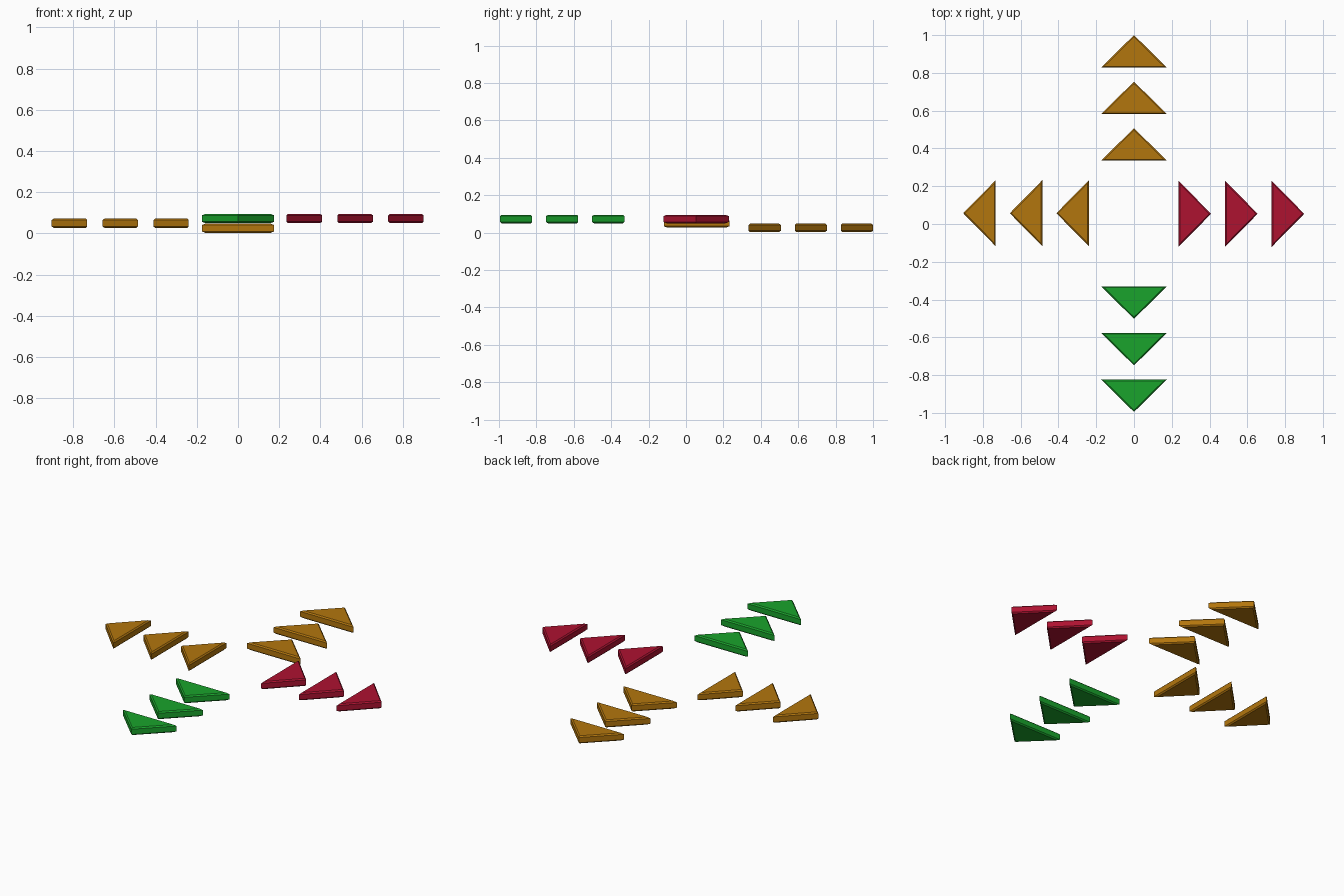
import bpy, bmesh, math
from mathutils import Matrix

if "Cube" in bpy.data.objects:
    bpy.data.objects.remove(bpy.data.objects["Cube"])

THICK = 0.045    # plate thickness
HALF = 0.175     # half of the long edge
DEPTH = 0.172    # base to tip
CHAMFER = 0.007


def material(name, rgb):
    m = bpy.data.materials.new(name)
    m.diffuse_color = (*rgb, 1)
    m.use_nodes = True
    m.node_tree.nodes["Principled BSDF"].inputs["Base Color"].default_value = m.diffuse_color
    return m


amber = material("amber", (0.45, 0.18, 0.004))
crimson = material("crimson", (0.42, 0.006, 0.03))
green = material("green", (0.01, 0.37, 0.025))


# Triangular plate pointing along +y, rotated then moved into place
def arrow_plate(name, base, angle, offset, half, mat):
    bm = bmesh.new()
    corners = [(-half, base, 0), (half, base, 0), (0, base + DEPTH, 0)]
    face = bm.faces.new([bm.verts.new(c) for c in corners])
    top = bmesh.ops.extrude_face_region(bm, geom=[face])["geom"]
    bmesh.ops.translate(bm, vec=(0, 0, THICK),
                        verts=[g for g in top if isinstance(g, bmesh.types.BMVert)])
    # chamfer the top and bottom rims only
    rims = [e for e in bm.edges if abs(e.verts[0].co.z - e.verts[1].co.z) < 1e-5]
    bmesh.ops.bevel(bm, geom=rims, offset=CHAMFER, segments=1,
                    affect='EDGES', profile=0.5)
    bmesh.ops.transform(bm, verts=bm.verts,
                        matrix=Matrix.Translation(offset) @ Matrix.Rotation(math.radians(angle), 4, 'Z'))
    bmesh.ops.recalc_face_normals(bm, faces=bm.faces)
    me = bpy.data.meshes.new(name)
    bm.to_mesh(me)
    bm.free()
    me.materials.append(mat)
    bpy.context.collection.objects.link(bpy.data.objects.new(name, me))


# Four rows of three plates: name, angle, first base distance, offset, half width, colour
rows = [
    ("back_arrow", 0, 0.335, (0, 0, 0.003), HALF, amber),
    ("left_arrow", 90, 0.239, (0, 0.057, 0.027), HALF, amber),
    ("right_arrow", -90, 0.236, (0, 0.054, 0.050), HALF, crimson),
    ("front_arrow", 180, 0.33, (0, 0, 0.050), HALF, green),
]
for name, angle, start, offset, half, mat in rows:
    for i in range(3):
        arrow_plate(f"{name}_{i + 1}", start + 0.2465 * i, angle, offset, half, mat)
